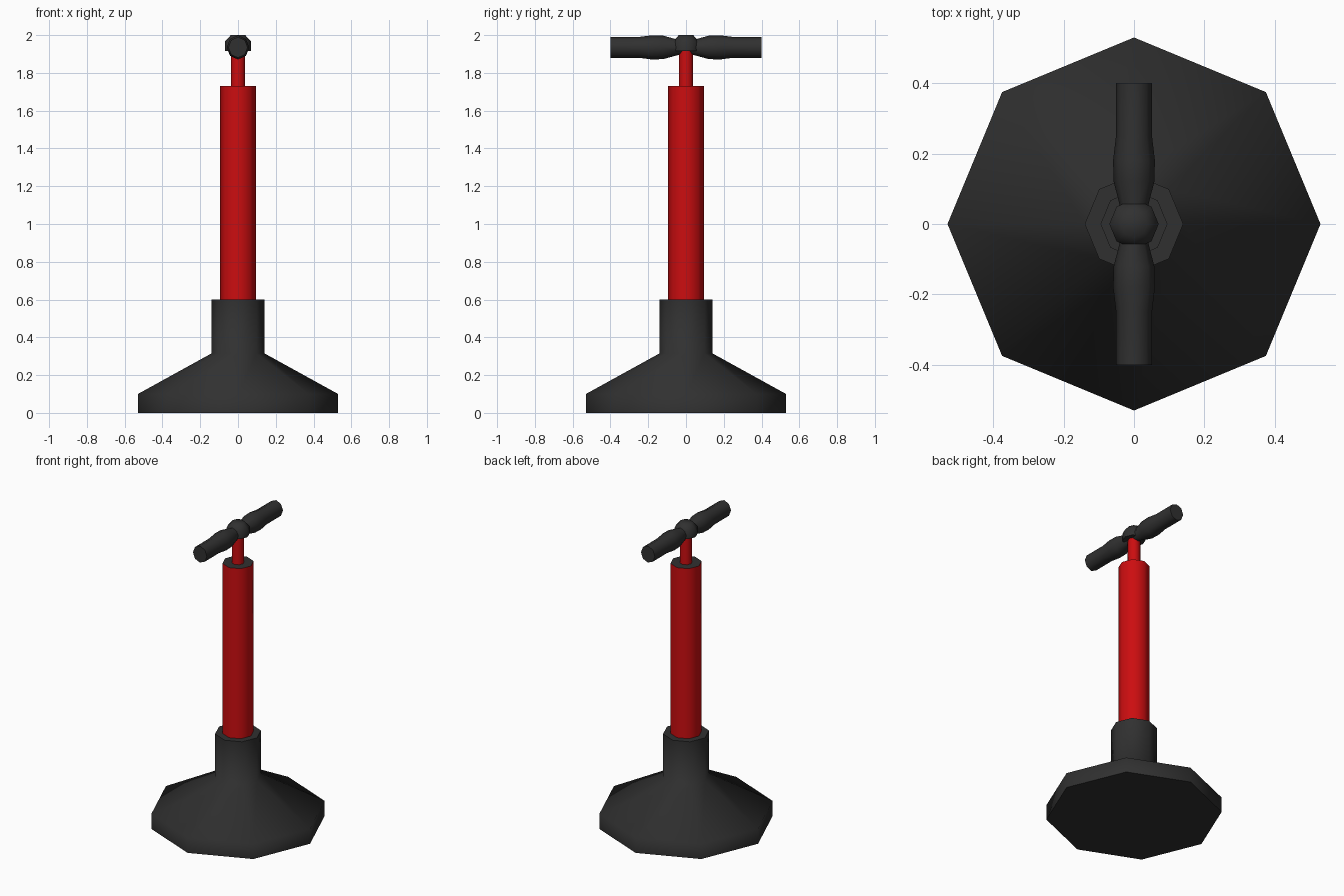
import bpy, bmesh, math
from mathutils import Matrix

if "Cube" in bpy.data.objects:
    bpy.data.objects.remove(bpy.data.objects["Cube"])


def material(name, rgb):
    m = bpy.data.materials.new(name)
    m.diffuse_color = (*rgb, 1)
    m.use_nodes = True
    m.node_tree.nodes["Principled BSDF"].inputs["Base Color"].default_value = m.diffuse_color
    return m


BLACK = material("black rubber", (0.03, 0.03, 0.03))
RED = material("red paint", (0.6, 0.004, 0.005))


def lathe(name, profile, mats, n=8, matrix=None, angle=50):
    """Capped rings of n sides from (radius, height) pairs."""
    bm = bmesh.new()
    rings = [[bm.verts.new((r * math.cos(2 * math.pi * i / n),
                            r * math.sin(2 * math.pi * i / n), z))
              for i in range(n)] for r, z in profile]
    for a, b in zip(rings, rings[1:]):
        for i in range(n):
            j = (i + 1) % n
            bm.faces.new((a[i], a[j], b[j], b[i]))
    bm.faces.new(rings[0][::-1])
    top = bm.faces.new(rings[-1])
    top.material_index = len(mats) - 1
    if matrix:
        bm.transform(matrix)
    bmesh.ops.recalc_face_normals(bm, faces=bm.faces[:])
    me = bpy.data.meshes.new(name)
    bm.to_mesh(me)
    bm.free()
    for m in mats:
        me.materials.append(m)
    ob = bpy.data.objects.new(name, me)
    bpy.context.collection.objects.link(ob)
    bpy.context.view_layer.objects.active = ob
    ob.select_set(True)
    bpy.ops.object.shade_smooth_by_angle(angle=math.radians(angle))
    ob.select_set(False)
    return ob


# Flared base with socket
lathe("base", [(0.53, 0), (0.53, 0.1), (0.14, 0.315), (0.14, 0.6)], [BLACK], angle=65)
# Red tube with a black top face
lathe("tube", [(0.095, 0.59), (0.095, 1.73)], [RED, BLACK])
# Thin rod
lathe("rod", [(0.038, 1.72), (0.038, 1.93)], [RED])
# Hub in the middle of the handle
lathe("handle_hub", [(0.07, 1.915), (0.07, 1.965), (0.038, 2.0)], [BLACK])
# Swelling grips, mirrored about the hub
half = [(0.055, 0.4), (0.055, 0.25), (0.064, 0.18), (0.062, 0.12), (0.04, 0.04)]
grip = [(r, -y) for r, y in half] + [(r, y) for r, y in reversed(half)]
lay = (Matrix.Translation((0, 0, 1.935)) @ Matrix.Diagonal((0.93, 1, 1, 1))
       @ Matrix.Rotation(-math.pi / 2, 4, 'X'))
lathe("handle", grip, [BLACK], matrix=lay)
